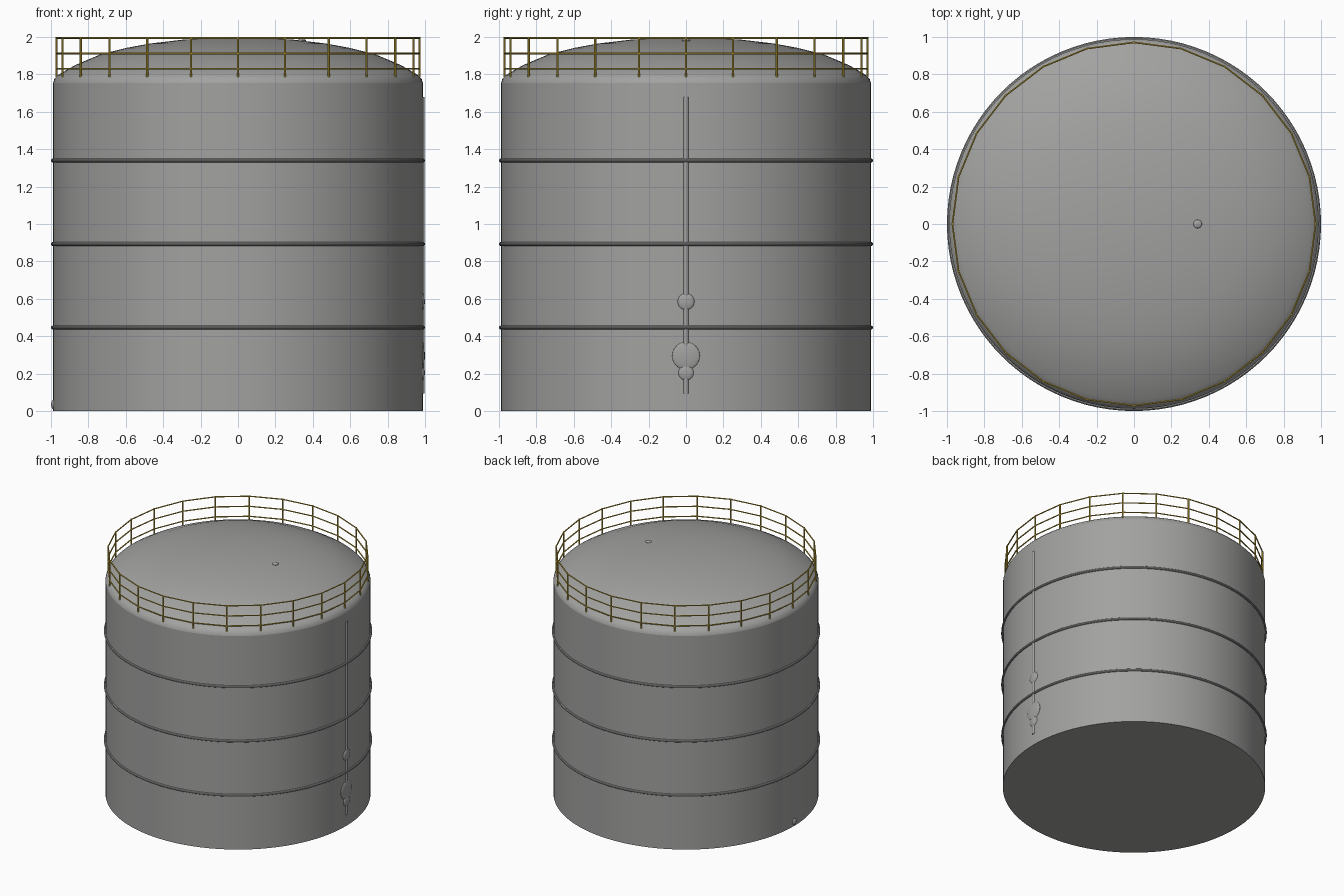
import bpy, bmesh, math
from mathutils import Vector

if "Cube" in bpy.data.objects:
    bpy.data.objects.remove(bpy.data.objects["Cube"], do_unlink=True)


def material(name, color):
    m = bpy.data.materials.new(name)
    m.use_nodes = True
    m.diffuse_color = color
    m.node_tree.nodes["Principled BSDF"].inputs["Base Color"].default_value = color
    return m


steel = material("steel grey", (0.36, 0.36, 0.355, 1))
yellow = material("safety yellow", (0.60, 0.43, 0.05, 1))


def finish(obj, name, mat, smooth=True):
    obj.name = name
    obj.data.materials.append(mat)
    if smooth:
        bpy.ops.object.select_all(action='DESELECT')
        obj.select_set(True)
        bpy.context.view_layer.objects.active = obj
        bpy.ops.object.shade_smooth_by_angle(angle=math.radians(35))
    return obj


def lathe(name, profile, mat, steps=96):
    """Spin an (r, z) profile around the z axis."""
    bm = bmesh.new()
    verts = [bm.verts.new((r, 0, z)) for r, z in profile]
    edges = [bm.edges.new(pair) for pair in zip(verts, verts[1:])]
    bmesh.ops.spin(bm, geom=verts + edges, cent=(0, 0, 0), axis=(0, 0, 1),
                   angle=math.tau, steps=steps)
    bmesh.ops.remove_doubles(bm, verts=bm.verts, dist=1e-5)
    bmesh.ops.recalc_face_normals(bm, faces=bm.faces)
    mesh = bpy.data.meshes.new(name)
    bm.to_mesh(mesh)
    bm.free()
    obj = bpy.data.objects.new(name, mesh)
    bpy.context.collection.objects.link(obj)
    return finish(obj, name, mat)


def rod(name, a, b, radius, mat, sides=8):
    a, b = Vector(a), Vector(b)
    bpy.ops.mesh.primitive_cylinder_add(vertices=sides, radius=radius,
                                        depth=(b - a).length, location=(a + b) / 2)
    obj = bpy.context.object
    obj.rotation_euler = (b - a).to_track_quat('Z', 'Y').to_euler()
    return finish(obj, name, mat, sides > 8)


def dome_fitting(name, location, radii):
    bpy.ops.mesh.primitive_uv_sphere_add(segments=24, ring_count=12, radius=1,
                                         location=location)
    bpy.context.object.scale = radii
    return finish(bpy.context.object, name, steel)


# Shell and bottom plate
R, SHOULDER = 0.988, 1.755
lathe("tank_shell", [(0, 0), (R, 0), (R, SHOULDER)], steel)

# Dished roof with a tight knuckle at the rim
lathe("tank_roof", [(R, SHOULDER), (0.982, 1.776), (0.965, 1.794), (0.94, 1.81),
                    (0.87, 1.85), (0.74, 1.905), (0.6, 1.941), (0.47, 1.965),
                    (0.3, 1.985), (0.15, 1.994), (0, 1.997)], steel)

# Stiffening rings
for i in range(1, 4):
    bpy.ops.mesh.primitive_torus_add(major_radius=0.99, minor_radius=0.01,
                                     major_segments=96, minor_segments=10,
                                     location=(0, 0, 0.4465 * i))
    finish(bpy.context.object, f"stiffening_ring_{i}", steel)

# Level pipe and flattened fittings on the side
rod("level_pipe", (0.981, 0, 0.095), (0.981, 0, 1.68), 0.015, steel, 16)
for name, z, r in (("upper_nozzle", 0.585, 0.045), ("manhole_cover", 0.295, 0.074),
                   ("lower_nozzle", 0.205, 0.041)):
    dome_fitting(name, (0.986, 0, z), (0.013, r, r))
dome_fitting("drain_nozzle", (-0.986, 0, 0.035), (0.013, 0.025, 0.025))
dome_fitting("roof_vent", (0.34, 0, 1.981), (0.023, 0.023, 0.009))

# Guard rail: posts and three rails around the roof rim
POSTS = 24
for i in range(POSTS):
    p, q = [Vector((0.971 * math.cos(a), 0.971 * math.sin(a), 0))
            for a in (math.tau * i / POSTS, math.tau * (i + 1) / POSTS)]
    up = Vector((0, 0, 1))
    rod(f"rail_post_{i}", p + up * 1.785, p + up * 1.999, 0.006, yellow)
    for level, z in (("lower", 1.83), ("middle", 1.912), ("top", 1.995)):
        rod(f"{level}_rail_{i}", p + up * z, q + up * z, 0.005, yellow, 6)
